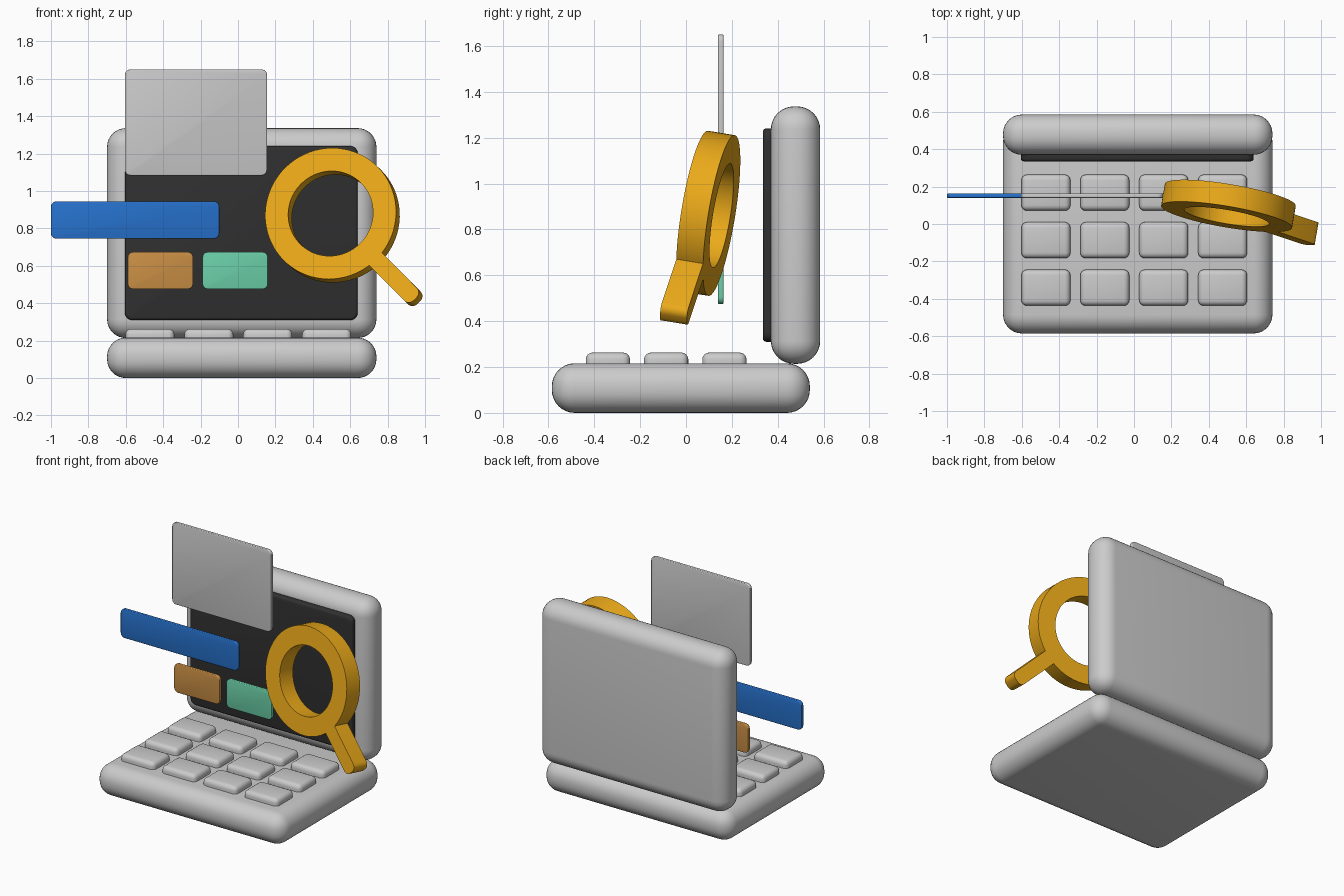
import bpy, bmesh, math
from mathutils import Matrix, Euler

if "Cube" in bpy.data.objects:
    bpy.data.objects.remove(bpy.data.objects["Cube"])


def material(name, rgb):
    m = bpy.data.materials.new(name)
    m.diffuse_color = (*rgb, 1)
    m.use_nodes = True
    m.node_tree.nodes["Principled BSDF"].inputs["Base Color"].default_value = m.diffuse_color
    return m


DARK = material("dark", (0.03, 0.03, 0.03))
BLUE = material("blue", (0.02, 0.17, 0.62))
BROWN = material("brown", (0.60, 0.28, 0.06))
GREEN = material("green", (0.15, 0.64, 0.40))
GOLD = material("gold", (0.83, 0.40, 0.01))


def finish(bm, name, mat=None):
    bmesh.ops.recalc_face_normals(bm, faces=bm.faces)
    me = bpy.data.meshes.new(name)
    bm.to_mesh(me)
    bm.free()
    ob = bpy.data.objects.new(name, me)
    bpy.context.collection.objects.link(ob)
    if mat:
        me.materials.append(mat)
    bpy.ops.object.select_all(action='DESELECT')
    ob.select_set(True)
    bpy.context.view_layer.objects.active = ob
    bpy.ops.object.shade_smooth_by_angle(angle=math.radians(35))
    return ob


def block(name, x, y, z, corner=0.0, rim=0.0, mat=None, segs=6):
    """Box from ranges; corner rounds the edges along y, rim then rounds the rest."""
    bm = bmesh.new()
    bmesh.ops.create_cube(bm, size=1)
    for v in bm.verts:
        v.co = [r[0] + (c + 0.5) * (r[1] - r[0]) for c, r in zip(v.co, (x, y, z))]
    if corner:
        along = [e for e in bm.edges
                 if abs(e.verts[0].co.y - e.verts[1].co.y) > 1e-4]
        bmesh.ops.bevel(bm, geom=along, offset=corner, segments=segs,
                        profile=0.5, affect='EDGES')
    if rim:
        edges = [e for e in bm.edges if e.calc_face_angle(0) > 0.6]
        bmesh.ops.bevel(bm, geom=edges, offset=rim, segments=segs if not corner else 3,
                        profile=0.5, affect='EDGES')
    return finish(bm, name, mat)


# Laptop body
block("keyboard_base", (-0.70, 0.74), (-0.585, 0.54), (0, 0.216), rim=0.1, segs=8)
block("screen_lid", (-0.70, 0.74), (0.37, 0.585), (0.214, 1.336), rim=0.1, segs=8)
block("screen_panel", (-0.605, 0.64), (0.335, 0.40), (0.31, 1.24), 0.04, 0.015, DARK)

# Keys
for row in range(3):
    for col in range(4):
        x, y = -0.602 + 0.315 * col, -0.437 + 0.254 * row
        block(f"key_{row}_{col}", (x, x + 0.262), (y, y + 0.193),
              (0.16, 0.263), rim=0.03, segs=4)

# Floating cards
PLATE_Y = (0.14, 0.163)
block("page_card", (-0.605, 0.155), PLATE_Y, (1.083, 1.65), 0.03, 0.005)
block("search_bar", (-1.0, -0.10), PLATE_Y, (0.745, 0.945), 0.03, 0.005, BLUE)
block("left_tile", (-0.59, -0.24), PLATE_Y, (0.475, 0.674), 0.03, 0.005, BROWN)
block("right_tile", (-0.19, 0.16), PLATE_Y, (0.475, 0.674), 0.03, 0.005, GREEN)

# Magnifier: ring and handle built upright, then tilted together
T = 0.12
TILT = (Matrix.Translation((0.505, 0.097, 0.87)) @
        Euler((math.radians(-9.2), 0, math.radians(-9.6))).to_matrix().to_4x4())

bm = bmesh.new()
N = 72
profile = [(0.355, -T / 2), (0.355, T / 2), (0.23, T / 2), (0.23, -T / 2)]
rings = []
for i in range(N):
    a = 2 * math.pi * i / N
    rings.append([bm.verts.new((r * math.cos(a), d, r * math.sin(a))) for r, d in profile])
for i in range(N):
    p, q = rings[i], rings[(i + 1) % N]
    for j in range(4):
        k = (j + 1) % 4
        bm.faces.new((p[j], q[j], q[k], p[k]))
ring = finish(bm, "magnifier_ring", GOLD)
ring.matrix_world = TILT

handle = block("magnifier_handle", (0.28, 0.66), (-T / 2, T / 2), (-0.048, 0.048),
               0.036, 0, GOLD)
handle.matrix_world = TILT @ Matrix.Rotation(math.radians(44.5), 4, 'Y')
